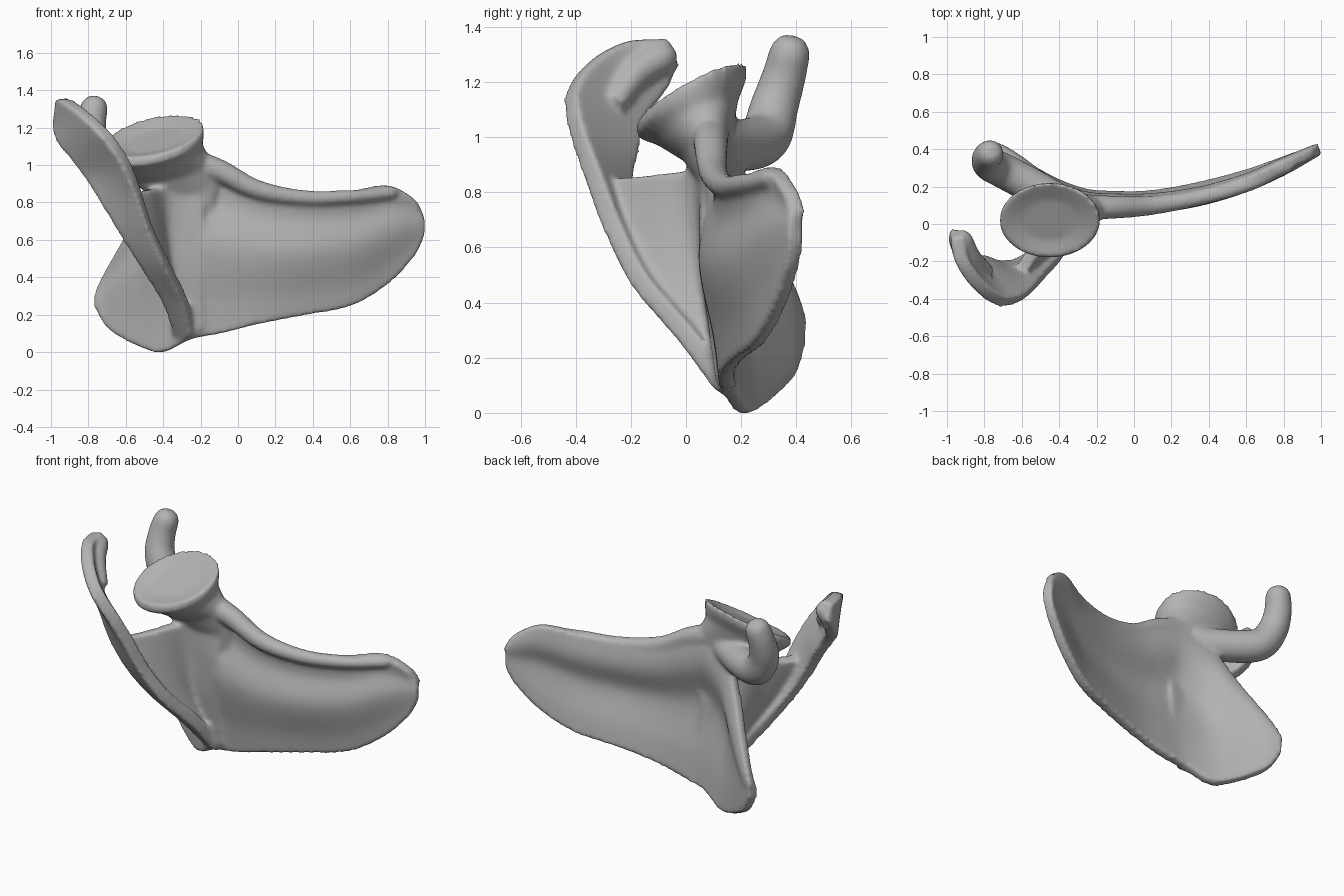
import bpy
import bmesh
import math
from mathutils import Vector

cube = bpy.data.objects.get("Cube")
if cube:
    bpy.data.objects.remove(cube, do_unlink=True)

bone = bpy.data.materials.new("bone_grey")
bone.use_nodes = True
bone.diffuse_color = (0.45, 0.45, 0.45, 1)
bone.node_tree.nodes["Principled BSDF"].inputs["Base Color"].default_value = bone.diffuse_color
parts = []


def spline(points, steps=6):
    """Smooth curve through points of any dimension."""
    pts = [Vector(p) for p in points]
    pts = [2 * pts[0] - pts[1]] + pts + [2 * pts[-1] - pts[-2]]
    out = []
    for a, b, c, d in zip(pts, pts[1:], pts[2:], pts[3:]):
        for i in range(steps):
            t = i / steps
            out.append(b + (c - a) * (t / 2)
                       + (a * 2 - b * 5 + c * 4 - d) * (t * t / 2)
                       + (b * 3 - a - c * 3 + d) * (t ** 3 / 2))
    return out + [pts[-2]]


def grid_object(name, rows, closed):
    """Skin rows of points; closed rows become a capped tube."""
    bm = bmesh.new()
    grid = [[bm.verts.new(p) for p in row] for row in rows]
    count = len(grid[0])
    for low, high in zip(grid, grid[1:]):
        for i in range(count if closed else count - 1):
            j = (i + 1) % count
            bm.faces.new((low[i], low[j], high[j], high[i]))
    if closed:
        bm.faces.new(grid[0])
        bm.faces.new(grid[-1])
    bmesh.ops.recalc_face_normals(bm, faces=bm.faces)
    mesh = bpy.data.meshes.new(name)
    bm.to_mesh(mesh)
    bm.free()
    obj = bpy.data.objects.new(name, mesh)
    bpy.context.collection.objects.link(obj)
    parts.append(obj)
    return obj


def sheet(name, rows, thickness):
    lines = [spline(row) for row in rows]
    columns = [spline(col) for col in zip(*lines)]
    obj = grid_object(name, columns, False)
    solid = obj.modifiers.new("thickness", "SOLIDIFY")
    solid.thickness = thickness
    solid.offset = 0


def ring(center, u, v, sides=28):
    angles = [2 * math.pi * i / sides for i in range(sides)]
    return [center + u * math.cos(a) + v * math.sin(a) for a in angles]


def tube(name, points):
    """Round tube through (x, y, z, radius) with a domed end."""
    path = spline(points)
    rings = []
    for i, p in enumerate(path):
        tangent = (path[min(i + 1, len(path) - 1)] - path[max(i - 1, 0)]).xyz.normalized()
        u = tangent.cross(Vector((0.3, -0.9, 0.2))).normalized()
        v = tangent.cross(u)
        rings.append(ring(p.xyz, u * p.w, v * p.w))
    for k in (0.4, 0.7, 0.9):
        shift = tangent * p.w * k
        size = p.w * math.sqrt(1 - k * k)
        rings.append(ring(p.xyz + shift, u * size, v * size))
    grid_object(name, rings, True)


# Main blade: x, lower z, lower y, middle y, upper z, upper y
blade = [
    (-.76, .24, .41, .41, .33, .41),
    (-.70, .14, .38, .38, .45, .37),
    (-.62, .08, .33, .32, .59, .31),
    (-.52, .03, .27, .24, .78, .22),
    (-.40, .00, .21, .14, 1.0, .14),
    (-.25, .07, .16, .085, 1.08, .10),
    (-.10, .10, .15, .075, 1.01, .10),
    (.10, .15, .155, .085, .90, .11),
    (.35, .20, .20, .125, .85, .15),
    (.60, .25, .265, .20, .86, .22),
    (.80, .37, .335, .29, .89, .31),
    (.94, .52, .385, .37, .82, .37),
    (.99, .62, .40, .40, .74, .40),
]


def blade_row(x, z0, y0, ym, z1, y1):
    """One upright section, bulging in the middle, grooved below the upper border."""
    h = z1 - z0
    flank = (x, y0 + (ym - y0) * .3, z0 + h * .2)
    groove = (x, (ym + y1) / 2 + .05 * h, z0 + h * .78)
    return [(x, y0, z0), flank, (x, ym, z0 + h * .52), groove, (x, y1, z1)]


sheet("blade", [blade_row(*row) for row in blade], .06)

# Rounded border along the top of the blade
tube("upper_border", [(-.28, .09, 1.03, .07), (-.1, .09, .97, .062), (.1, .1, .87, .052),
                      (.35, .14, .825, .042), (.6, .205, .83, .037), (.82, .3, .85, .03)])

# Crest of the spine, sweeping up into the hooked shoulder tip
crest_right = [(-.23, .13, .10), (-.28, .00, .28), (-.38, -.17, .48), (-.47, -.27, .68),
               (-.53, -.34, .86), (-.60, -.40, 1.02), (-.70, -.42, 1.16),
               (-.81, -.35, 1.27), (-.91, -.22, 1.345), (-.95, -.07, 1.355)]
crest_left = [(-.33, .18, .09), (-.40, .03, .28), (-.52, -.12, .48), (-.63, -.20, .65),
              (-.73, -.22, .82), (-.81, -.19, .95), (-.88, -.17, 1.05),
              (-.94, -.12, 1.12), (-.96, -.06, 1.2), (-.94, -.03, 1.26)]
middle = [(Vector(a) + Vector(b)) / 2 for a, b in zip(crest_right, crest_left)]
sheet("spine_crest", list(zip(crest_right, middle, crest_left)), .075)

# Thickening on the inside of the hooked tip
tube("shoulder_tip", [(-.78, -.26, 1.12, .04), (-.87, -.18, 1.23, .055), (-.92, -.09, 1.29, .06)])

# Spine wall curving smoothly out of the blade face up to its crest
root = [(-.28, .15, .10), (-.34, .11, .30), (-.37, .08, .48), (-.385, .065, .68), (-.40, .045, .88)]
face = [(-.18, .14, .13), (-.19, .12, .30), (-.18, .095, .48), (-.18, .085, .68), (-.2, .10, .88)]
sheet("spine_wall", [(f, r, m.lerp(Vector(r), .5), m) for f, r, m in zip(face, root, middle)], .07)

# Socket with a shallow dish, flaring out of a broad flat neck
neck = [(-.22, .10, .70, .08, .025), (-.28, .10, .86, .18, .05), (-.36, .08, .97, .22, .09),
        (-.43, .04, 1.06, .24, .15), (-.45, .02, 1.11, .27, .20),
        (-.45, .02, 1.16, .268, .20), (-.45, .02, 1.13, .15, .11)]
grid_object("socket", [ring(Vector((x, y, z)), Vector((1, 0, .2)) * rx, Vector((0, 1, .52)) * ry)
                       for x, y, z, rx, ry in neck], True)

# Hooked process behind the socket
tube("hooked_process", [(-.36, .10, .98, .09), (-.54, .20, .97, .095), (-.70, .285, 1.0, .095),
                        (-.775, .32, 1.11, .088), (-.785, .355, 1.22, .08), (-.77, .375, 1.3, .075)])

# Fuse the parts into one continuous bone
bpy.ops.object.select_all(action="DESELECT")
for part in parts:
    part.select_set(True)
bpy.context.view_layer.objects.active = parts[0]
bpy.ops.object.convert(target="MESH")
bpy.ops.object.join()
body = bpy.context.view_layer.objects.active
body.name = "shoulder_blade"
fuse = body.modifiers.new("fuse", "REMESH")
fuse.mode = "VOXEL"
fuse.voxel_size = .012
soften = body.modifiers.new("soften", "SMOOTH")
soften.factor = .5
soften.iterations = 12
bpy.ops.object.convert(target="MESH")
body = bpy.context.view_layer.objects.active
body.data.materials.clear()
body.data.materials.append(bone)
bpy.ops.object.shade_smooth()
